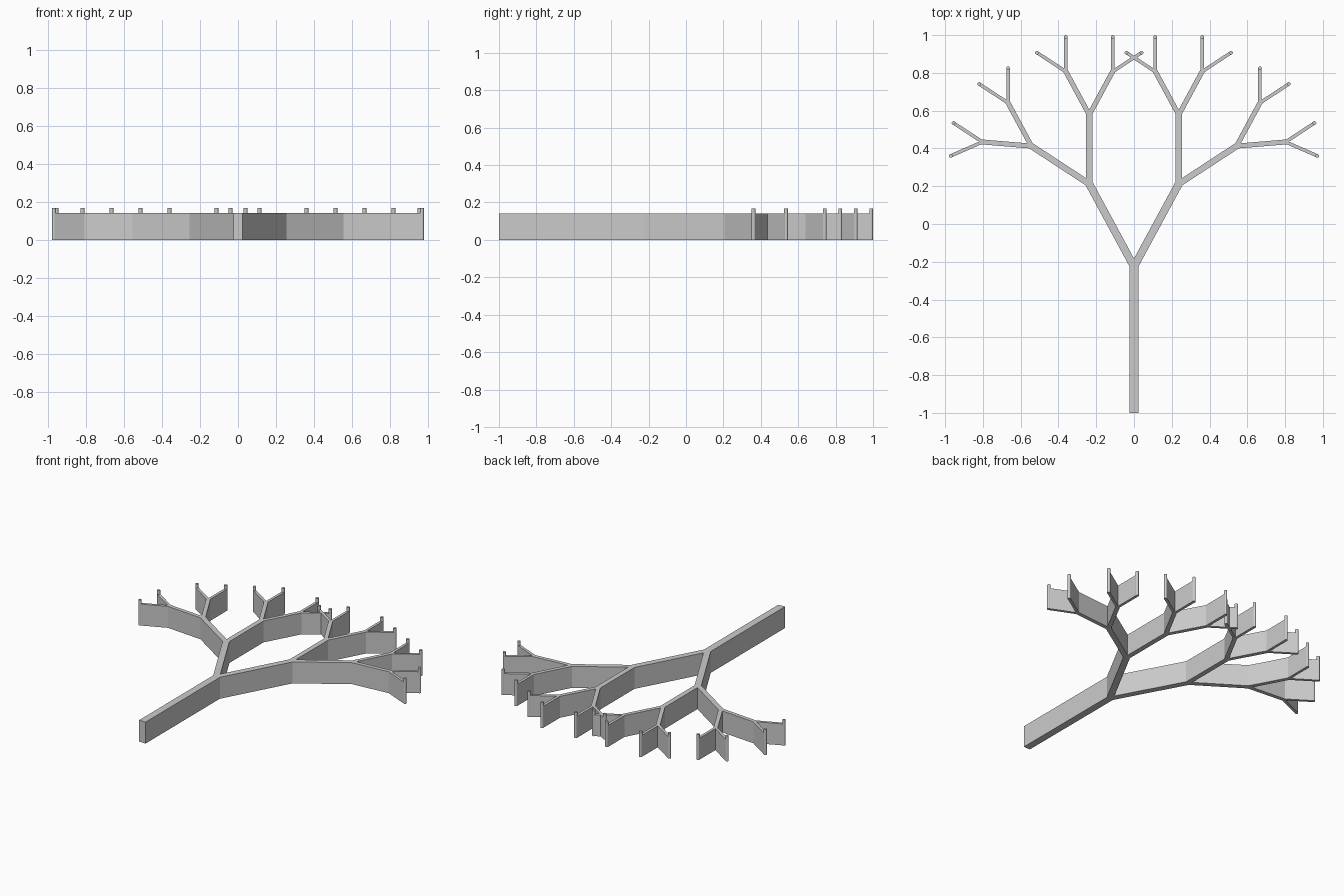
import bpy, bmesh, math
from mathutils import Vector, Matrix
from mathutils.geometry import intersect_line_line_2d as _unused, intersect_line_line

cube = bpy.data.objects.get("Cube")
if cube:
    bpy.data.objects.remove(cube, do_unlink=True)

FORK = math.radians(28.4)
LENGTHS = [0.498, 0.366, 0.26, 0.183]
WIDTHS = [0.041, 0.033, 0.026, 0.018]
TRUNK_HALF, FORK_Y = 0.024, -0.226
WALL_HEIGHT, POST_HEIGHT, POST_RADIUS = 0.142, 0.168, 0.01

grey = bpy.data.materials.new("light_grey")
grey.use_nodes = True
grey.diffuse_color = (0.6, 0.6, 0.6, 1)
grey.node_tree.nodes["Principled BSDF"].inputs["Base Color"].default_value = (0.6, 0.6, 0.6, 1)

tips = []


def branch_lines(start, angle, level):
    """Outline lines (point, direction) of a branch and all it carries."""
    along = Vector((math.sin(angle), math.cos(angle), 0))
    side = Vector((along.y, -along.x, 0))
    end = start + along * LENGTHS[level]
    offset = side * WIDTHS[level] / 2
    if level + 1 == len(LENGTHS):
        tips.append(end)
        inner = [(end, side)]
    else:
        inner = (branch_lines(end, angle + FORK, level + 1)
                 + branch_lines(end, angle - FORK, level + 1))
    return [(start + offset, along)] + inner + [(start - offset, along)]


def crossing(a, b):
    return intersect_line_line(a[0], a[0] + a[1], b[0], b[0] + b[1])[0]


def finish(name, bm):
    """Make a mirrored flat-shaded object."""
    bmesh.ops.recalc_face_normals(bm, faces=bm.faces)
    # open the seam so that the two halves join into one shell
    seam = [f for f in bm.faces if all(abs(v.co.x) < 1e-5 for v in f.verts)]
    bmesh.ops.delete(bm, geom=seam, context='FACES')
    mesh = bpy.data.meshes.new(name)
    bm.to_mesh(mesh)
    bm.free()
    mesh.materials.append(grey)
    obj = bpy.data.objects.new(name, mesh)
    bpy.context.collection.objects.link(obj)
    mirror = obj.modifiers.new("mirror", 'MIRROR')
    mirror.merge_threshold = 1e-4


# Trunk and branches: one mitred outline for the left half, raised to a wall
X, Y = Vector((1, 0, 0)), Vector((0, 1, 0))
lines = [(X * TRUNK_HALF, Y)]
lines += branch_lines(Y * FORK_Y, FORK, 0)
lines += [(Vector(), Y), (-Y, X)]
bm = bmesh.new()
corners = [bm.verts.new(crossing(a, b)) for a, b in zip(lines, lines[1:] + lines[:1])]
base = bm.faces.new(corners)
raised = bmesh.ops.extrude_face_region(bm, geom=[base], use_keep_orig=True)
top = [g for g in raised["geom"] if isinstance(g, bmesh.types.BMVert)]
bmesh.ops.translate(bm, verts=top, vec=(0, 0, WALL_HEIGHT))
finish("trunk_and_branches", bm)

# Small round posts at the twig tips
bm = bmesh.new()
for tip in tips:
    bmesh.ops.create_cone(bm, cap_ends=True, segments=12, depth=POST_HEIGHT,
                          radius1=POST_RADIUS, radius2=POST_RADIUS,
                          matrix=Matrix.Translation(tip + Vector((0, 0, POST_HEIGHT / 2))))
finish("tip_posts", bm)
